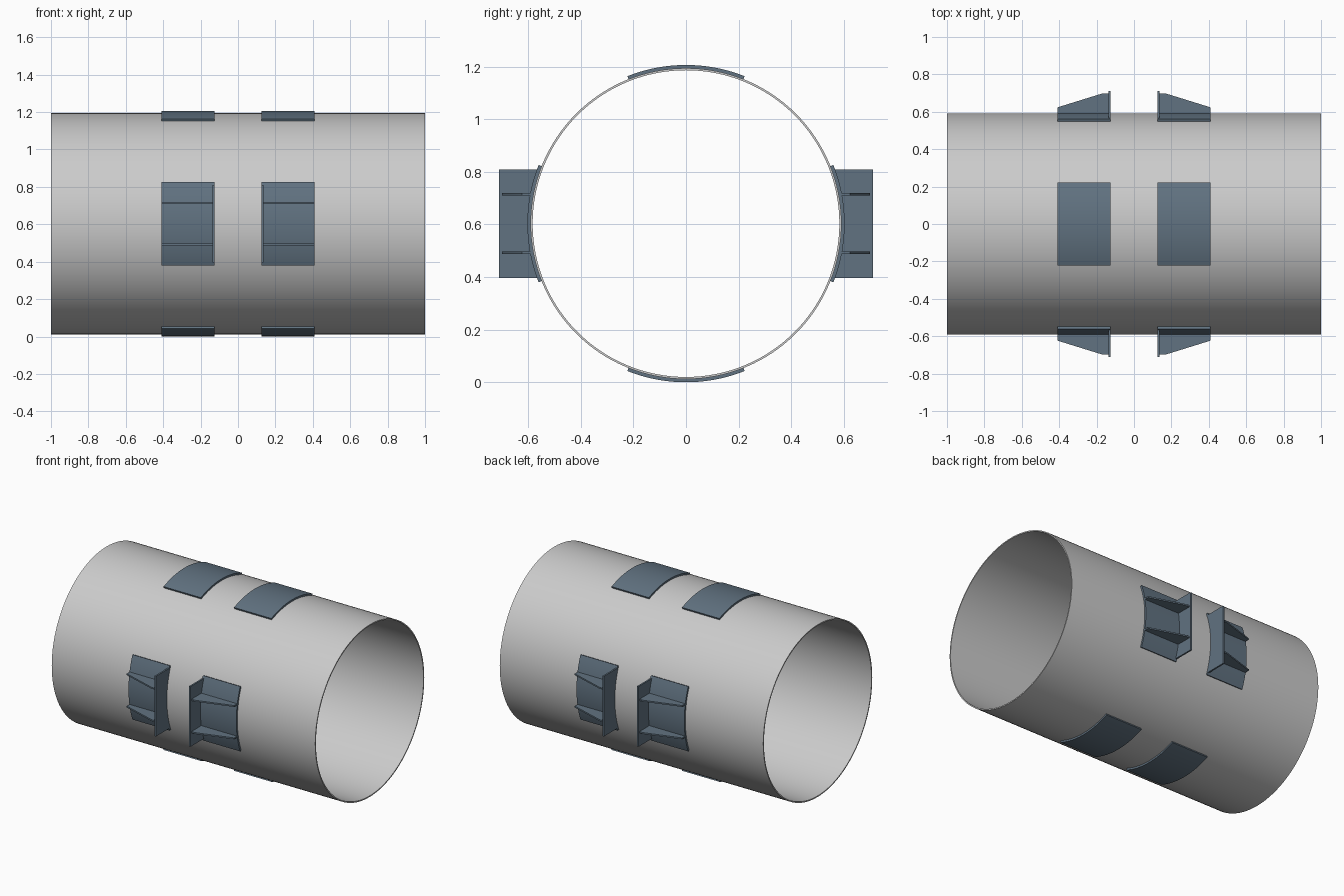
import bpy, bmesh
from math import sin, cos, radians, sqrt, pi
from mathutils import Matrix, Vector

if "Cube" in bpy.data.objects:
    bpy.data.objects.remove(bpy.data.objects["Cube"])

CZ = 0.603                      # pipe axis height
R_IN, R_OUT, R_PAD = 0.583, 0.591, 0.603

steel = bpy.data.materials.new("blue_steel")
steel.diffuse_color = (0.12, 0.17, 0.22, 1)
steel.use_nodes = True
steel.node_tree.nodes["Principled BSDF"].inputs["Base Color"].default_value = steel.diffuse_color


def finish(bm, name, mat=None):
    bmesh.ops.recalc_face_normals(bm, faces=bm.faces)
    me = bpy.data.meshes.new(name)
    bm.to_mesh(me)
    bm.free()
    ob = bpy.data.objects.new(name, me)
    bpy.context.collection.objects.link(ob)
    if mat:
        me.materials.append(mat)
    bpy.ops.object.select_all(action='DESELECT')
    ob.select_set(True)
    bpy.context.view_layer.objects.active = ob
    bpy.ops.object.shade_smooth_by_angle(angle=radians(30))
    return ob


def strip_prism(name, inner, outer, x0, x1, turn, closed=False, mat=None):
    """Extrude the band between two (y, z) paths along x, turned about the pipe axis."""
    bm = bmesh.new()
    place = Matrix.Translation((0, 0, CZ)) @ Matrix.Rotation(turn, 4, 'X')
    rings = [[bm.verts.new(place @ Vector((x, y, z))) for x, (y, z) in
              ((x0, a), (x1, a), (x1, b), (x0, b))] for a, b in zip(inner, outer)]
    n = len(rings)
    for i in range(n if closed else n - 1):
        p, q = rings[i], rings[(i + 1) % n]
        for k in range(4):
            m = (k + 1) % 4
            bm.faces.new((p[k], p[m], q[m], q[k]))
    if not closed:
        bm.faces.new(rings[0])
        bm.faces.new(rings[-1])
    return finish(bm, name, mat)


def arc(r, a0, a1, n):
    return [(r * cos(a0 + (a1 - a0) * i / n), r * sin(a0 + (a1 - a0) * i / n))
            for i in range(n + 1)]


# Hollow pipe
strip_prism("pipe", arc(R_IN, 0, 2 * pi, 128)[:-1], arc(R_OUT, 0, 2 * pi, 128)[:-1],
            -1, 1, 0, closed=True)

HALF = radians(21.7)
SIDES = {"back": 0, "top": pi / 2, "front": pi, "bottom": -pi / 2}

for sx, end in ((-1, "left"), (1, "right")):
    # Curved saddle pads on all four sides
    for side, turn in SIDES.items():
        strip_prism(f"pad_{side}_{end}", arc(R_OUT - 0.001, -HALF, HALF, 20),
                    arc(R_PAD, -HALF, HALF, 20), sx * 0.126, sx * 0.409, turn, mat=steel)

    for side in ("front", "back"):
        turn = SIDES[side]
        # Upright stop plate with curved inner edge
        zs = [-0.2065 + 0.413 * i / 20 for i in range(21)]
        strip_prism(f"stop_plate_{side}_{end}",
                    [(sqrt((R_PAD - 0.001) ** 2 - z * z), z) for z in zs],
                    [(0.710, z) for z in zs], sx * 0.126, sx * 0.137, turn, mat=steel)

        # Tapered gusset ribs
        for sz, level in ((-1, "lower"), (1, "upper")):
            z = sz * 0.111
            s = 1 if side == "back" else -1
            profile = [(0.136, 0.588), (0.136, 0.699), (0.166, 0.699),
                       (0.408, 0.624), (0.408, 0.588)]
            bm = bmesh.new()
            f = bm.faces.new([bm.verts.new((sx * x, s * y, CZ + z - 0.005))
                              for x, y in profile])
            ext = bmesh.ops.extrude_face_region(bm, geom=[f])
            bmesh.ops.translate(bm, vec=(0, 0, 0.010), verts=[
                v for v in ext["geom"] if isinstance(v, bmesh.types.BMVert)])
            finish(bm, f"gusset_{side}_{level}_{end}", steel)
